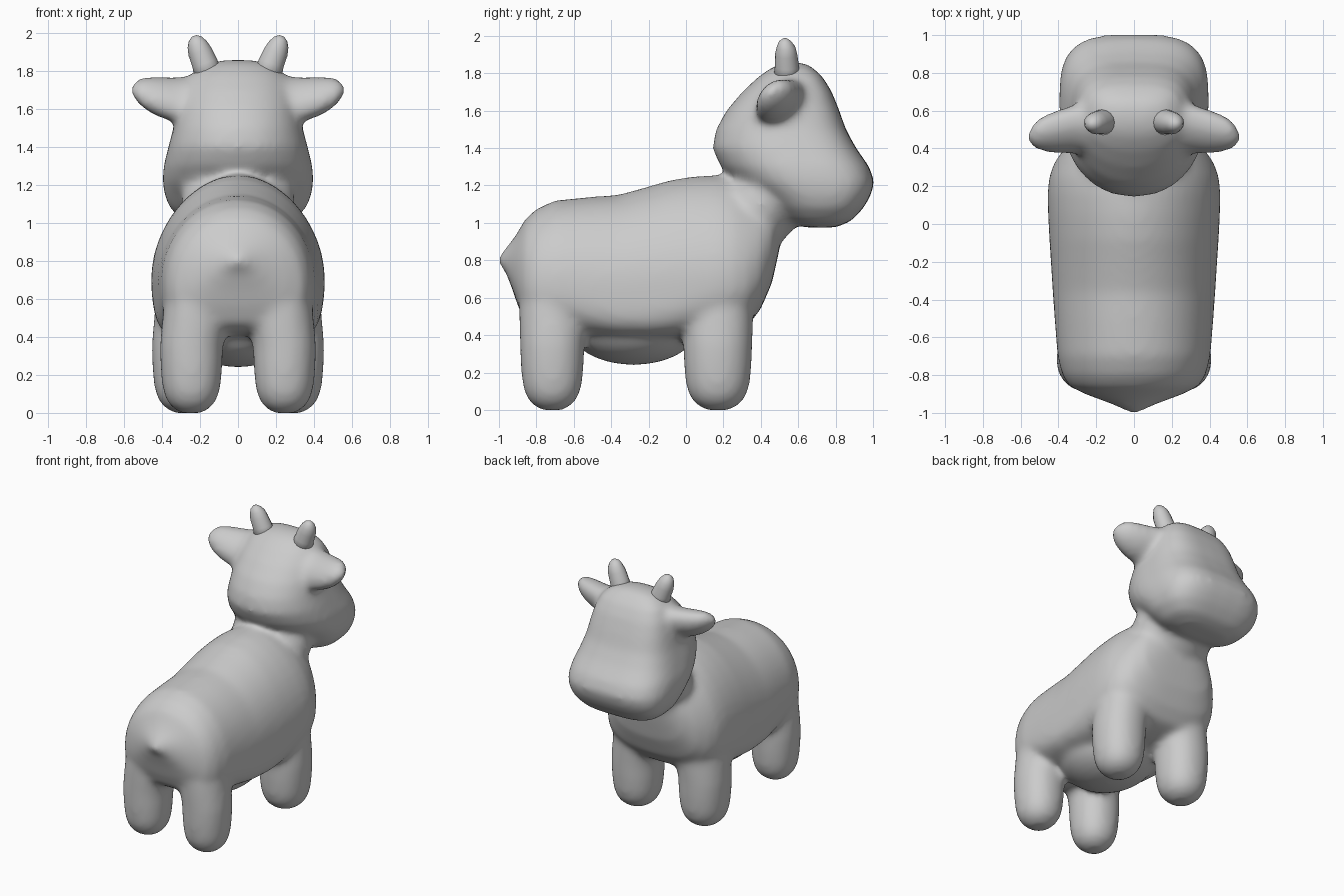
import bpy, bmesh, math
from mathutils import Vector, Matrix

if "Cube" in bpy.data.objects:
    bpy.data.objects.remove(bpy.data.objects["Cube"])

X, Y, Z = Vector((1, 0, 0)), Vector((0, 1, 0)), Vector((0, 0, 1))


def loft(bm, sections, n=32, down=1):
    """Skin superellipse rings: (centre, u, v, exponent on +v, exponent on -v); down scales the -v half."""
    rings = []
    for c, u, v, ep, en in sections:
        ring = []
        for i in range(n):
            a = 2 * math.pi * i / n
            ca, sa = math.cos(a), math.sin(a)
            e, k = (2 / ep, 1) if sa >= 0 else (2 / en, down)
            ring.append(bm.verts.new(
                c + u * math.copysign(abs(ca) ** e, ca) + v * k * math.copysign(abs(sa) ** e, sa)))
        rings.append(ring)
    for a, b in zip(rings, rings[1:]):
        for i in range(n):
            j = (i + 1) % n
            bm.faces.new((a[i], a[j], b[j], b[i]))
    bm.faces.new(rings[0][::-1])
    bm.faces.new(rings[-1])


def ellipsoid(bm, centre, size, tilt=0):
    m = Matrix.Translation(centre) @ Matrix.Rotation(tilt, 4, 'X') @ Matrix.Diagonal((*size, 1))
    bmesh.ops.create_uvsphere(bm, u_segments=32, v_segments=16, radius=1, matrix=m)


def finish(bm, name):
    bmesh.ops.recalc_face_normals(bm, faces=bm.faces)
    for f in bm.faces:
        f.smooth = True
    mesh = bpy.data.meshes.new(name)
    bm.to_mesh(mesh)
    bm.free()
    obj = bpy.data.objects.new(name, mesh)
    bpy.context.collection.objects.link(obj)
    return obj


bm = bmesh.new()

# torso: y, bottom, top, half width; widest point sits low
torso = [(-1.0, .78, .82, .03), (-.965, .74, .865, .09), (-.93, .65, .905, .18), (-.9, .56, .95, .26),
         (-.86, .47, 1.02, .34), (-.8, .43, 1.075, .38), (-.7, .41, 1.12, .405), (-.5, .39, 1.14, .42),
         (-.36, .38, 1.15, .43), (-.2, .38, 1.195, .44), (-.08, .38, 1.23, .448), (.05, .39, 1.25, .455),
         (.16, .4, 1.255, .458), (.25, .42, 1.245, .45), (.33, .45, 1.22, .42),
         (.4, .54, 1.2, .37), (.46, .68, 1.2, .29), (.5, .86, 1.2, .18)]
loft(bm, [(Vector((0, y, b + .36 * (t - b))), X * w, Z * .64 * (t - b), 1.9 - .22 * y,
           5 - 5 * min(.45, abs(y + .25))) for y, b, t, w in torso], n=48, down=.36 / .64)

# neck and rounded underside
ellipsoid(bm, (0, .4, 1.1), (.3, .22, .28), math.radians(-35))
ellipsoid(bm, (0, -.28, .46), (.33, .36, .22))

# head: z, back, front, half width
head = [(.975, .64, .8, .18), (1.01, .52, .885, .29), (1.08, .44, .95, .36), (1.15, .36, .99, .388),
        (1.22, .26, 1.008, .398), (1.3, .185, .98, .392), (1.4, .14, .91, .367), (1.5, .16, .855, .34),
        (1.6, .215, .82, .32), (1.7, .3, .78, .292), (1.78, .385, .732, .25),
        (1.832, .46, .675, .18), (1.857, .53, .63, .085)]
loft(bm, [(Vector((0, (b + f) / 2, z)), X * w, Y * (f - b) / 2, 3.3, 2.1) for z, b, f, w in head])

# ears: x, y, z, long radius, short radius
ear = [(.2, .51, 1.65, .155, .11), (.3, .505, 1.645, .15, .1), (.36, .495, 1.652, .14, .095),
       (.43, .485, 1.665, .125, .088), (.5, .475, 1.685, .1, .07), (.535, .465, 1.695, .072, .05),
       (.56, .46, 1.7, .035, .025)]
# legs: z, radius factor; they run up into the torso so hips and shoulders blend
leg = [(-.002, .32), (.012, .5), (.042, .72), (.09, .88), (.15, .96), (.25, 1.01), (.35, 1.03), (.45, 1.05),
       (.55, 1.06), (.65, 1.02), (.75, .9), (.83, .6)]
t = math.radians(40)
for s in (-1, 1):
    loft(bm, [(Vector((s * x, y, z)), (Y * math.cos(t) + Z * math.sin(t)) * a,
               (Z * math.cos(t) - Y * math.sin(t)) * b, 2, 2) for x, y, z, a, b in ear], 24)
    for x, y, rx, ry in [(.245, -.715, .162, .168), (.278, .17, .172, .18)]:
        loft(bm, [(Vector((s * (x - .12 * max(0, z - .35)), y, z)), X * rx * k, Y * ry * k, 2.15, 2.15)
                  for z, k in leg])

# blend all overlapping parts into one soft skin
body = finish(bm, "cow_body")
rm = body.modifiers.new("blend", 'REMESH')
rm.mode = 'VOXEL'
rm.voxel_size = .02
rm.use_smooth_shade = True
sm = body.modifiers.new("soften", 'SMOOTH')
sm.factor = .5
sm.iterations = 18

# horns: x, y, z, radius
horn = [(.15, .54, 1.76, .075), (.175, .54, 1.84, .064), (.2, .535, 1.9, .06), (.215, .535, 1.94, .05),
        (.225, .53, 1.968, .034), (.23, .53, 1.984, .012)]
for s, side in ((-1, "left"), (1, "right")):
    bm = bmesh.new()
    loft(bm, [(Vector((s * x, y, z)), (X - Z * s * .35) * r, Y * r, 2, 2) for x, y, z, r in horn], 16)
    finish(bm, "horn_" + side)
